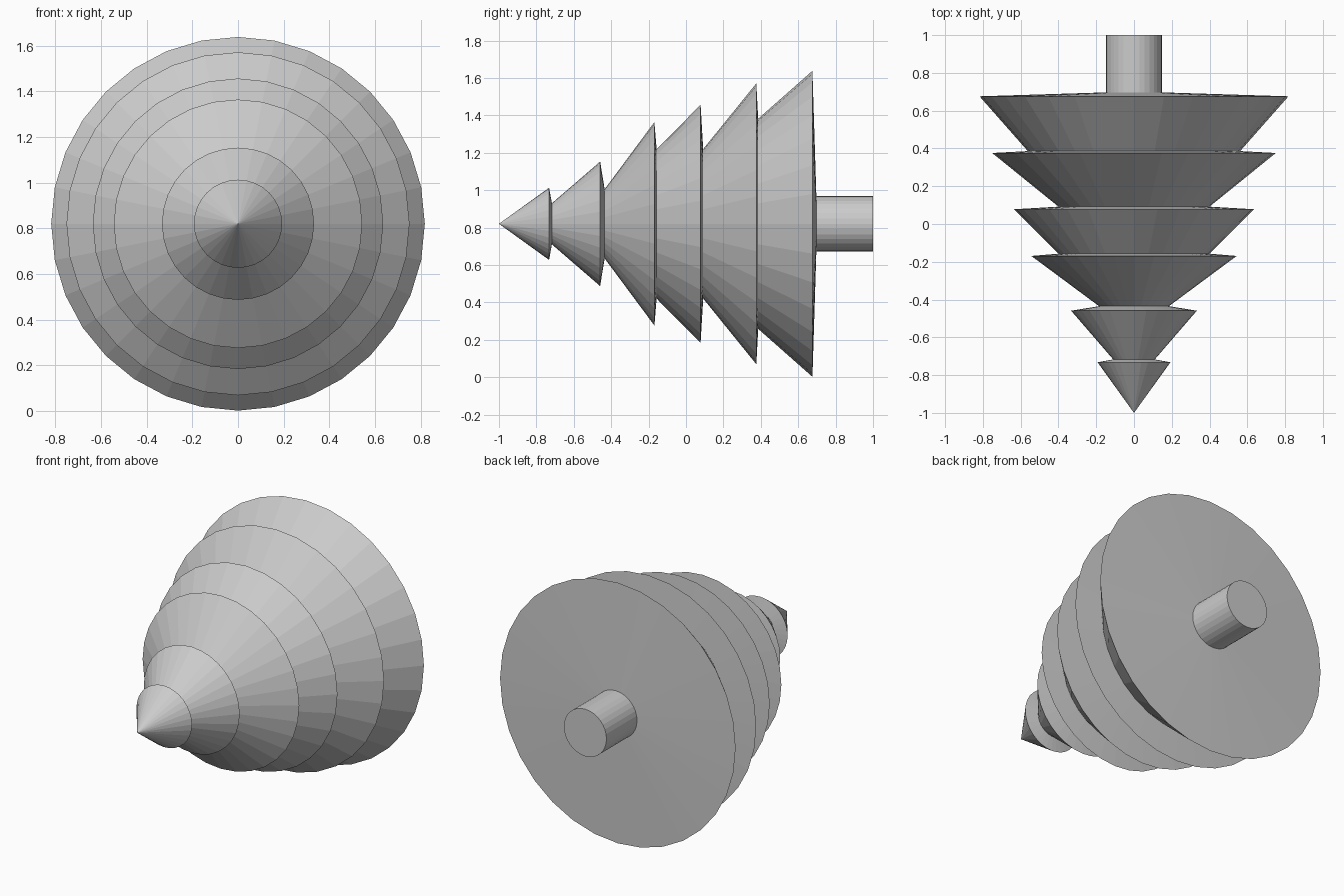
import bpy, bmesh, math

if "Cube" in bpy.data.objects:
    bpy.data.objects.remove(bpy.data.objects["Cube"])

SIDES = 32
AXIS_Z = 0.82


def lathe(name, profile):
    """Spin (radius, y) points around the horizontal y axis; ends are closed."""
    bm = bmesh.new()
    rings = []
    for r, y in profile:
        if r == 0:
            rings.append([bm.verts.new((0, y, AXIS_Z))])
            continue
        angles = [2 * math.pi * i / SIDES for i in range(SIDES)]
        rings.append([bm.verts.new((r * math.cos(a), y, AXIS_Z + r * math.sin(a))) for a in angles])
    for a, b in zip(rings, rings[1:]):
        for i in range(SIDES):
            j = (i + 1) % SIDES
            if len(a) == 1:
                bm.faces.new((a[0], b[i], b[j]))
            elif len(b) == 1:
                bm.faces.new((a[i], b[0], a[j]))
            else:
                bm.faces.new((a[i], b[i], b[j], a[j]))
    for ring in (rings[0], rings[-1]):
        if len(ring) > 1:
            bm.faces.new(ring)
    bmesh.ops.recalc_face_normals(bm, faces=bm.faces)
    mesh = bpy.data.meshes.new(name)
    bm.to_mesh(mesh)
    bm.free()
    obj = bpy.data.objects.new(name, mesh)
    bpy.context.collection.objects.link(obj)
    return obj


# Tiered foliage: (rim radius, rim y, inner radius, inner y) for each tier
tiers = [
    (0.193, -0.732, 0.11, -0.717),
    (0.333, -0.459, 0.185, -0.435),
    (0.544, -0.169, 0.40, -0.157),
    (0.636, 0.078, 0.40, 0.092),
    (0.751, 0.376, 0.562, 0.386),
    (0.818, 0.676, 0.147, 0.697),
]
profile = [(0, -1.0)]
for rim_r, rim_y, in_r, in_y in tiers:
    profile += [(rim_r, rim_y), (in_r, in_y)]

# Trunk continues from the underside of the last tier
lathe("foliage", profile)
lathe("trunk", [(0.148, 0.69), (0.148, 1.0)])
